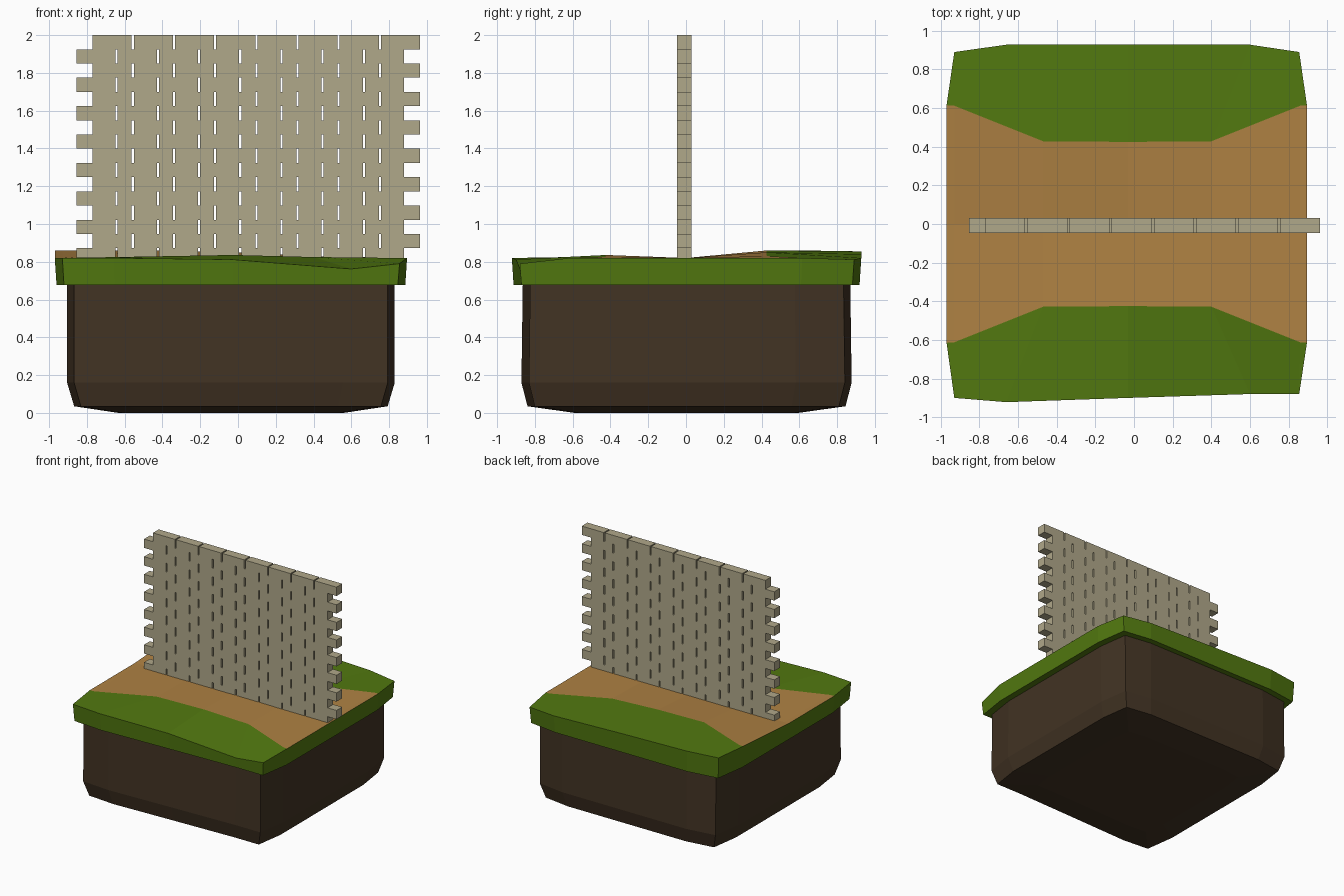
import bpy, bmesh

if "Cube" in bpy.data.objects:
    bpy.data.objects.remove(bpy.data.objects["Cube"])


def material(name, rgb):
    m = bpy.data.materials.new(name)
    m.diffuse_color = (*rgb, 1)
    m.use_nodes = True
    m.node_tree.nodes["Principled BSDF"].inputs["Base Color"].default_value = m.diffuse_color
    return m


GRASS = material("grass green", (0.084, 0.190, 0.005))
PATH = material("path brown", (0.430, 0.223, 0.056))
STONE = material("wall stone", (0.434, 0.392, 0.254))
SOIL = material("dark soil", (0.054, 0.033, 0.017))


def finish(bm, name, mats):
    bmesh.ops.recalc_face_normals(bm, faces=bm.faces)
    me = bpy.data.meshes.new(name)
    bm.to_mesh(me)
    bm.free()
    for m in mats:
        me.materials.append(m)
    ob = bpy.data.objects.new(name, me)
    bpy.context.collection.objects.link(ob)


CX = -0.037  # centre of the ground block in x

# Ground surface: path border lines, path middle and outer grass edges
BX = [-0.97, -0.93, -0.47, -0.03, 0.40, 0.86, 0.895]
BY = [0.615, 0.612, 0.428, 0.425, 0.428, 0.612, 0.615]
Z_BACK = [0.86, 0.86, 0.86, 0.85, 0.83, 0.82, 0.82]
Z_FRONT = [0.82, 0.82, 0.828, 0.836, 0.825, 0.82, 0.82]
OX = [-0.93, -0.66, -0.03, 0.60, 0.855]
OY_BACK = [0.89, 0.928, 0.928, 0.928, 0.89]
OY_FRONT = [-0.90, -0.922, -0.90, -0.88, -0.88]
OZ_BACK = [0.855, 0.855, 0.84, 0.82, 0.812]
OZ_FRONT = [0.82, 0.82, 0.812, 0.762, 0.79]

bm = bmesh.new()


def row(xs, ys, zs):
    return [bm.verts.new(p) for p in zip(xs, ys, zs)]


back = row(BX, BY, Z_BACK)
mid = row(BX, [0] * 7, [0.82] * 7)
front = row(BX, [-y for y in BY], Z_FRONT)
outer_b = row(OX, OY_BACK, OZ_BACK)
outer_f = row(OX, OY_FRONT, OZ_FRONT)

# Path strip
for a, b in ((front, mid), (mid, back)):
    for i in range(6):
        bm.faces.new((a[i], a[i + 1], b[i + 1], b[i])).material_index = 1
# Grass banks on both sides of the path
for border, outer in ((front, outer_f), (back, outer_b)):
    for i in range(4):
        bm.faces.new((border[i + 1], border[i + 2], outer[i + 1], outer[i]))
    bm.faces.new((border[0], border[1], outer[0]))
    bm.faces.new((border[5], border[6], outer[4]))
# Hanging grass skirt and underside
ring = outer_f + [front[6], mid[6], back[6]] + outer_b[::-1] + [back[0], mid[0], front[0]]
outline = [(v.co.x, v.co.y) for v in ring]
low = [bm.verts.new((CX + (x - CX) * 0.99, y * 0.99, 0.676)) for x, y in outline]
n = len(ring)
for i in range(n):
    j = (i + 1) % n
    bm.faces.new((ring[i], ring[j], low[j], low[i]))
bm.faces.new(low)
finish(bm, "grass_cap", [GRASS, PATH])

# Soil block: stacked rings that follow the grass outline
bm = bmesh.new()
rings = []
for z, sx, sy in ((0.70, 0.93, 0.937), (0.16, 0.93, 0.945), (0.035, 0.89, 0.91), (0.0, 0.64, 0.64)):
    rings.append([bm.verts.new((CX + (x - CX) * sx, y * sy, z)) for x, y in outline])
for a, b in zip(rings, rings[1:]):
    for i in range(n):
        j = (i + 1) % n
        bm.faces.new((a[i], a[j], b[j], b[i]))
bm.faces.new(rings[0])
bm.faces.new(rings[-1])
finish(bm, "soil_block", [SOIL])

# Brick wall: staggered courses with open vertical joints
PITCH, GAP, COURSE = 0.2181, 0.011, 0.0752
Y0, Y1 = -0.047, 0.030
bm = bmesh.new()
for r in range(16):
    top = 2.0 - r * COURSE
    start = -0.77 if r % 2 == 0 else -0.855
    for c in range(8):
        x0 = start + c * PITCH
        x1 = x0 + PITCH - GAP
        made = bmesh.ops.create_cube(bm, size=1)["verts"]
        bmesh.ops.scale(bm, vec=(x1 - x0, Y1 - Y0, COURSE), verts=made)
        bmesh.ops.translate(bm, vec=((x0 + x1) / 2, (Y0 + Y1) / 2, top - COURSE / 2), verts=made)
finish(bm, "brick_wall", [STONE])
